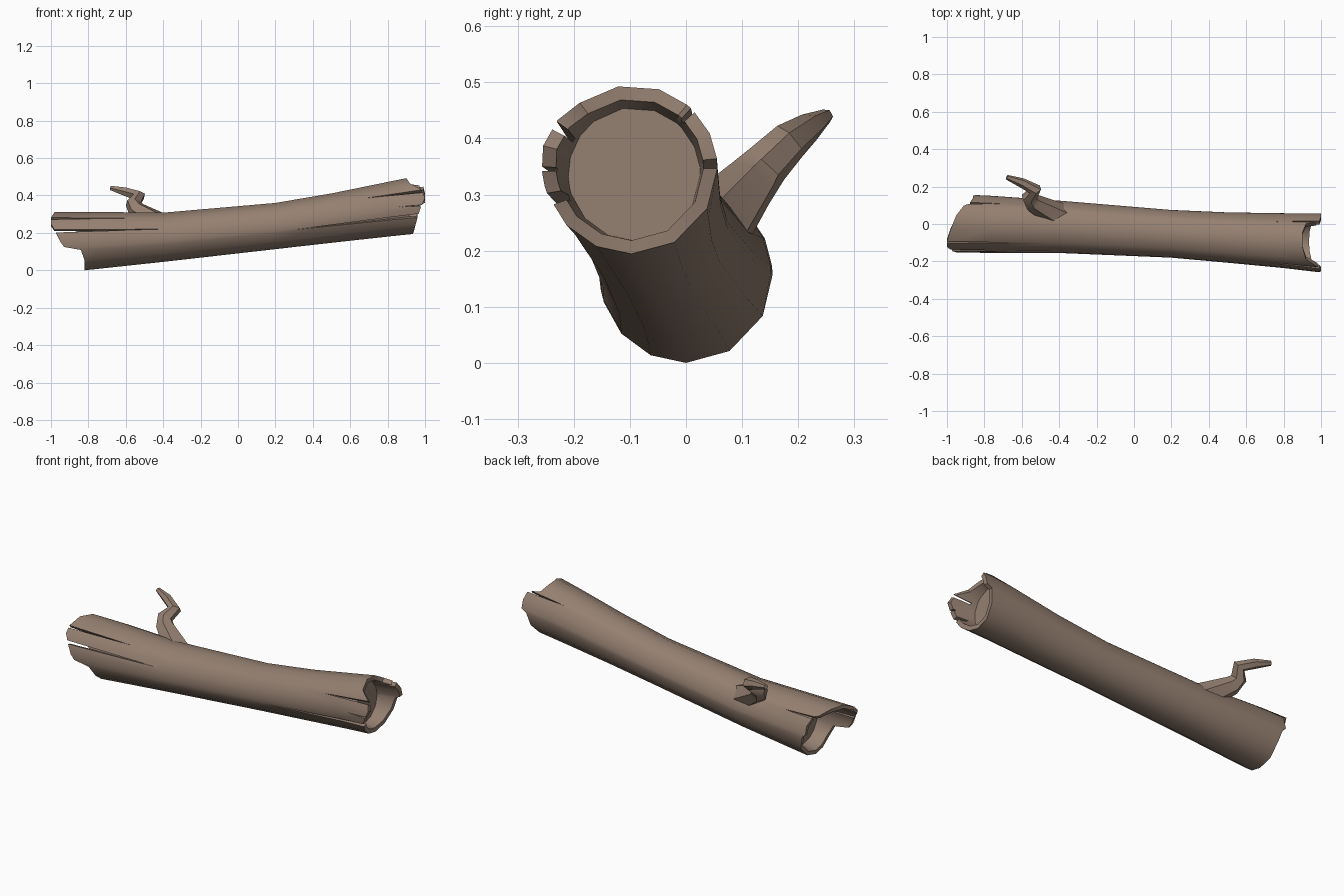
import bpy, bmesh, math
from mathutils import Vector

if "Cube" in bpy.data.objects:
    bpy.data.objects.remove(bpy.data.objects["Cube"])

bark = bpy.data.materials.new("brown_bark")
bark.use_nodes = True
bark.diffuse_color = (0.30, 0.215, 0.165, 1)
bark.node_tree.nodes["Principled BSDF"].inputs["Base Color"].default_value = bark.diffuse_color

# Trunk limits along x: (x, bottom z, top z, front y, back y)
LIMITS = [(-1, 0, .315, -.15, .15), (-.82, 0, .315, -.155, .155), (-.4, .045, .31, -.155, .125),
          (.2, .113, .362, -.18, .075), (.5, .147, .413, -.207, .062),
          (.9, .191, .495, -.245, .056), (1, .2, .497, -.26, .056)]

# Ragged ends: (angle, x of left end, x of right end); angle 0 = back, 90 = top, 180 = front
COLUMNS = [(0, -.84, .97), (6, -.86, 1), (24, -.86, 1), (44, -.88, .99), (50, -.91, .92),
           (72, -.95, .90), (100, -.98, .90), (128, -1, .92), (145, -1, .98),
           (165, -.97, 1), (182, -.95, .98), (192, -.93, .97), (198, -.84, .965),
           (222, -.82, .95), (246, -.82, .94), (270, -.82, .935), (300, -.82, .94), (332, -.82, .955)]


def surface(x, angle, scale=1.0):
    """Point on the trunk surface, scaled about the axis."""
    x0 = max(-1, min(1, x))
    for a, b in zip(LIMITS, LIMITS[1:]):
        if x0 <= b[0]:
            t = (x0 - a[0]) / (b[0] - a[0])
            lo, hi, front, back = [p + (q - p) * t for p, q in zip(a[1:], b[1:])]
            break
    r = math.radians(angle)
    return Vector((x, (front + back) / 2 + math.cos(r) * (back - front) / 2 * scale,
                   (lo + hi) / 2 + math.sin(r) * (hi - lo) / 2 * scale))


def make_object(name, bm):
    bmesh.ops.recalc_face_normals(bm, faces=bm.faces)
    mesh = bpy.data.meshes.new(name)
    bm.to_mesh(mesh)
    bm.free()
    mesh.materials.append(bark)
    obj = bpy.data.objects.new(name, mesh)
    bpy.context.collection.objects.link(obj)
    return obj


def finish(obj, angle):
    """Turn into a plain mesh and smooth it."""
    bpy.ops.object.select_all(action='DESELECT')
    obj.select_set(True)
    bpy.context.view_layer.objects.active = obj
    bpy.ops.object.convert(target='MESH')
    bpy.ops.object.shade_smooth_by_angle(angle=math.radians(angle))


# Hollow-ended trunk: left recess, outer skin, right recess
bm = bmesh.new()
rings = [[surface(-.74, a, .82) for a, l, r in COLUMNS],
         [surface(l, a, .87) for a, l, r in COLUMNS],
         [surface(l, a) for a, l, r in COLUMNS]]
rings += [[surface(x, a) for a, l, r in COLUMNS] for x in (-.76, -.4, -.1, .2, .5, .8)]
rings += [[surface(r, a) for a, l, r in COLUMNS],
          [surface(r, a, .84) for a, l, r in COLUMNS],
          [surface(.86, a, .79) for a, l, r in COLUMNS]]
rings = [[bm.verts.new(p) for p in ring] for ring in rings]
for low, high in zip(rings, rings[1:]):
    for i in range(len(low)):
        j = (i + 1) % len(low)
        bm.faces.new((low[i], low[j], high[j], high[i]))
bm.faces.new(rings[0])
bm.faces.new(rings[-1])
trunk = make_object("hollow_trunk", bm)

# Wedge-shaped cracks: (angle, x of tip, x past the end, half width in degrees)
cutters = []
for angle, tip, end, half in [(147, .68, 1.1, 4), (196, .3, 1.1, 5), (179, .86, 1.1, 3), (47, .76, 1.1, 3),
                              (161, -.42, -1.1, 4), (130, -.6, -1.1, 3), (42, -.7, -1.1, 6)]:
    bm = bmesh.new()
    corners = [(tip, angle, .97), (end, angle - half, .76), (end, angle + half, .76),
               (tip, angle, 1.1), (end, angle - half, 1.2), (end, angle + half, 1.2)]
    v = [bm.verts.new(surface(*c)) for c in corners]
    for face in [(0, 1, 2), (3, 5, 4), (0, 3, 4, 1), (1, 4, 5, 2), (2, 5, 3, 0)]:
        bm.faces.new([v[k] for k in face])
    cutter = make_object("crack_cutter", bm)
    cutter.hide_render = True
    cutters.append(cutter)
    mod = trunk.modifiers.new("crack", 'BOOLEAN')
    mod.operation = 'DIFFERENCE'
    mod.solver = 'EXACT'
    mod.object = cutter
finish(trunk, 35)
for cutter in cutters:
    bpy.data.objects.remove(cutter)

# Crooked branch stub on the upper back
curve = bpy.data.curves.new("branch", 'CURVE')
curve.dimensions = '3D'
curve.bevel_depth = 1
curve.bevel_resolution = 1
curve.use_fill_caps = True
path = [(-.40, .04, .23, .075), (-.54, .115, .32, .05), (-.56, .145, .355, .042),
        (-.53, .185, .395, .036), (-.60, .22, .42, .026), (-.68, .25, .44, .013)]
spline = curve.splines.new('POLY')
spline.points.add(len(path) - 1)
for point, (x, y, z, radius) in zip(spline.points, path):
    point.co = (x, y, z, 1)
    point.radius = radius
curve.materials.append(bark)
branch = bpy.data.objects.new("branch", curve)
bpy.context.collection.objects.link(branch)
finish(branch, 50)
